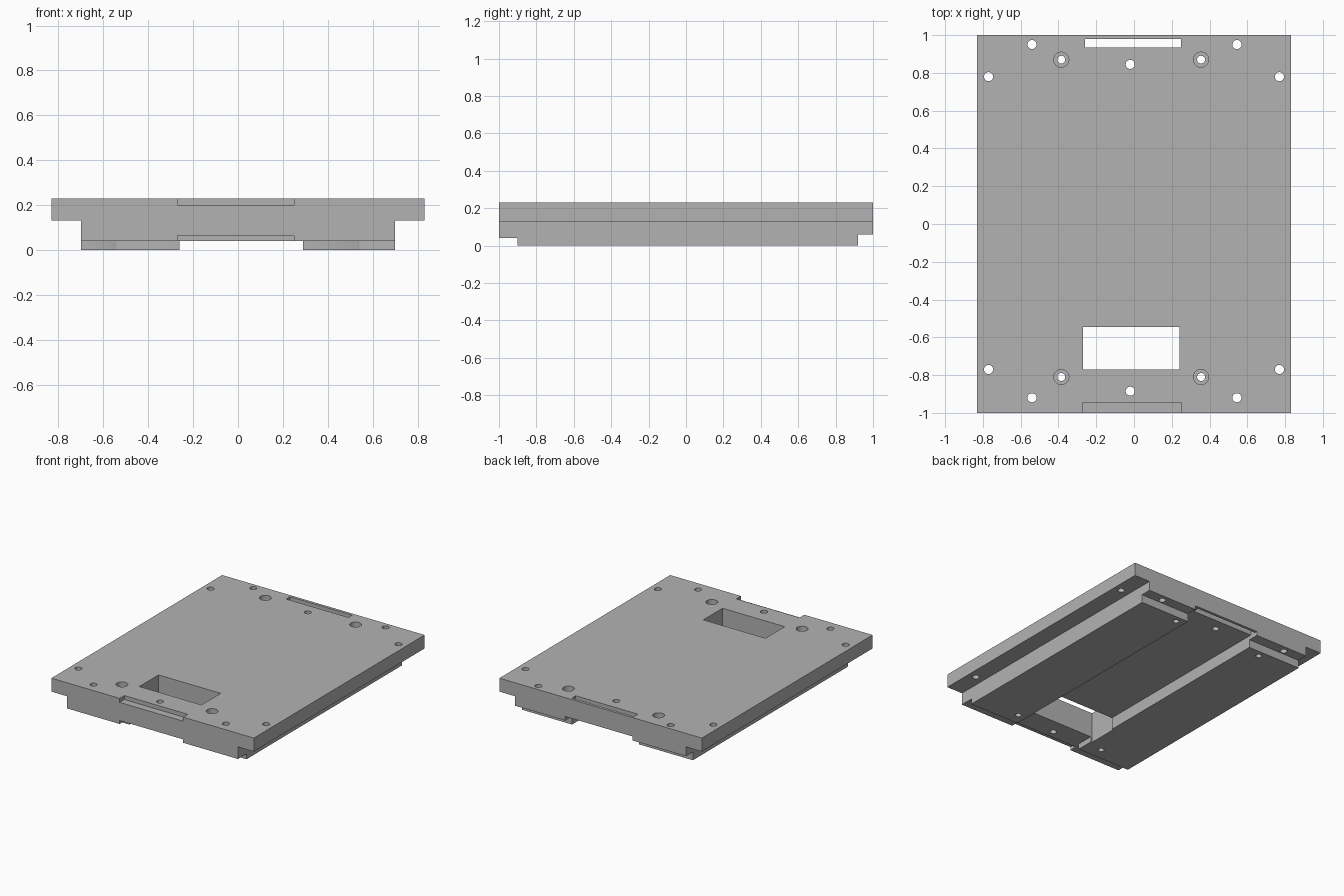
import bpy, bmesh
from mathutils import Matrix

cube = bpy.data.objects.get("Cube")
if cube:
    bpy.data.objects.remove(cube, do_unlink=True)

grey = bpy.data.materials.new("plain grey")
grey.use_nodes = True
colour = (0.45, 0.45, 0.45, 1)
grey.diffuse_color = colour
grey.node_tree.nodes["Principled BSDF"].inputs["Base Color"].default_value = colour


def make_object(name, bm):
    bmesh.ops.recalc_face_normals(bm, faces=bm.faces)
    mesh = bpy.data.meshes.new(name)
    bm.to_mesh(mesh)
    bm.free()
    mesh.materials.append(grey)
    obj = bpy.data.objects.new(name, mesh)
    bpy.context.collection.objects.link(obj)
    return obj


def cut(body, cutter):
    """Subtract the cutter from the body and discard it."""
    mod = body.modifiers.new("cut", "BOOLEAN")
    mod.operation = "DIFFERENCE"
    mod.solver = "EXACT"
    mod.object = cutter
    bpy.context.view_layer.objects.active = body
    bpy.ops.object.modifier_apply(modifier=mod.name)
    bpy.data.objects.remove(cutter, do_unlink=True)


def box_cut(body, x, y, z):
    bm = bmesh.new()
    size = [b - a for a, b in (x, y, z)]
    mid = [(a + b) / 2 for a, b in (x, y, z)]
    bmesh.ops.create_cube(bm, size=1, matrix=Matrix.Translation(mid) @ Matrix.Diagonal((*size, 1)))
    cut(body, make_object("box_cutter", bm))


def hole_cut(body, x, y, radius, bottom=-0.1):
    bm = bmesh.new()
    top = 0.4
    bmesh.ops.create_cone(bm, cap_ends=True, segments=32, radius1=radius, radius2=radius,
                          depth=top - bottom,
                          matrix=Matrix.Translation((x, y, (top + bottom) / 2)))
    cut(body, make_object("hole_cutter", bm))


# Plate with side flanges: a T-shaped section extruded front to back
half = [(0.70, 0), (0.70, 0.13), (0.83, 0.13), (0.83, 0.23)]
section = half + [(-x, z) for x, z in reversed(half)]
bm = bmesh.new()
face = bm.faces.new([bm.verts.new((x, -1, z)) for x, z in section])
extruded = bmesh.ops.extrude_face_region(bm, geom=[face])
bmesh.ops.translate(bm, vec=(0, 2, 0),
                    verts=[g for g in extruded["geom"] if isinstance(g, bmesh.types.BMVert)])
plate = make_object("base_plate", bm)

# Steps under the front and back ends
box_cut(plate, (-0.9, 0.9), (-1.1, -0.90), (-0.1, 0.04))
box_cut(plate, (-0.9, 0.9), (0.92, 1.1), (-0.1, 0.06))
# Channel between the two feet, shallower under the front lip
box_cut(plate, (-0.26, 0.29), (-0.95, -0.70), (-0.1, 0.04))
box_cut(plate, (-0.26, 0.29), (-0.77, 1.1), (-0.1, 0.09))
# Window, back slot, and the notches that form the front tongue
box_cut(plate, (-0.27, 0.24), (-0.77, -0.545), (-0.1, 0.4))
box_cut(plate, (-0.26, 0.25), (0.935, 0.98), (-0.1, 0.4))
box_cut(plate, (-0.27, 0.25), (-1.1, -0.945), (0.20, 0.4))
box_cut(plate, (-0.27, 0.25), (-1.1, -0.945), (-0.1, 0.065))

# Plain screw holes
for x, back, front in ((-0.77, 0.78, -0.77), (0.77, 0.78, -0.77), (-0.54, 0.95, -0.92),
                       (0.545, 0.95, -0.92), (-0.02, 0.845, -0.885)):
    for y in (back, front):
        hole_cut(plate, x, y, 0.024)

# Counterbored holes
for x in (-0.385, 0.355):
    for y in (0.87, -0.81):
        hole_cut(plate, x, y, 0.04, bottom=0.13)
        hole_cut(plate, x, y, 0.021)

# Smooth hole walls, sharp edges elsewhere
bpy.ops.object.select_all(action="DESELECT")
plate.select_set(True)
bpy.context.view_layer.objects.active = plate
bpy.ops.object.shade_smooth_by_angle()
